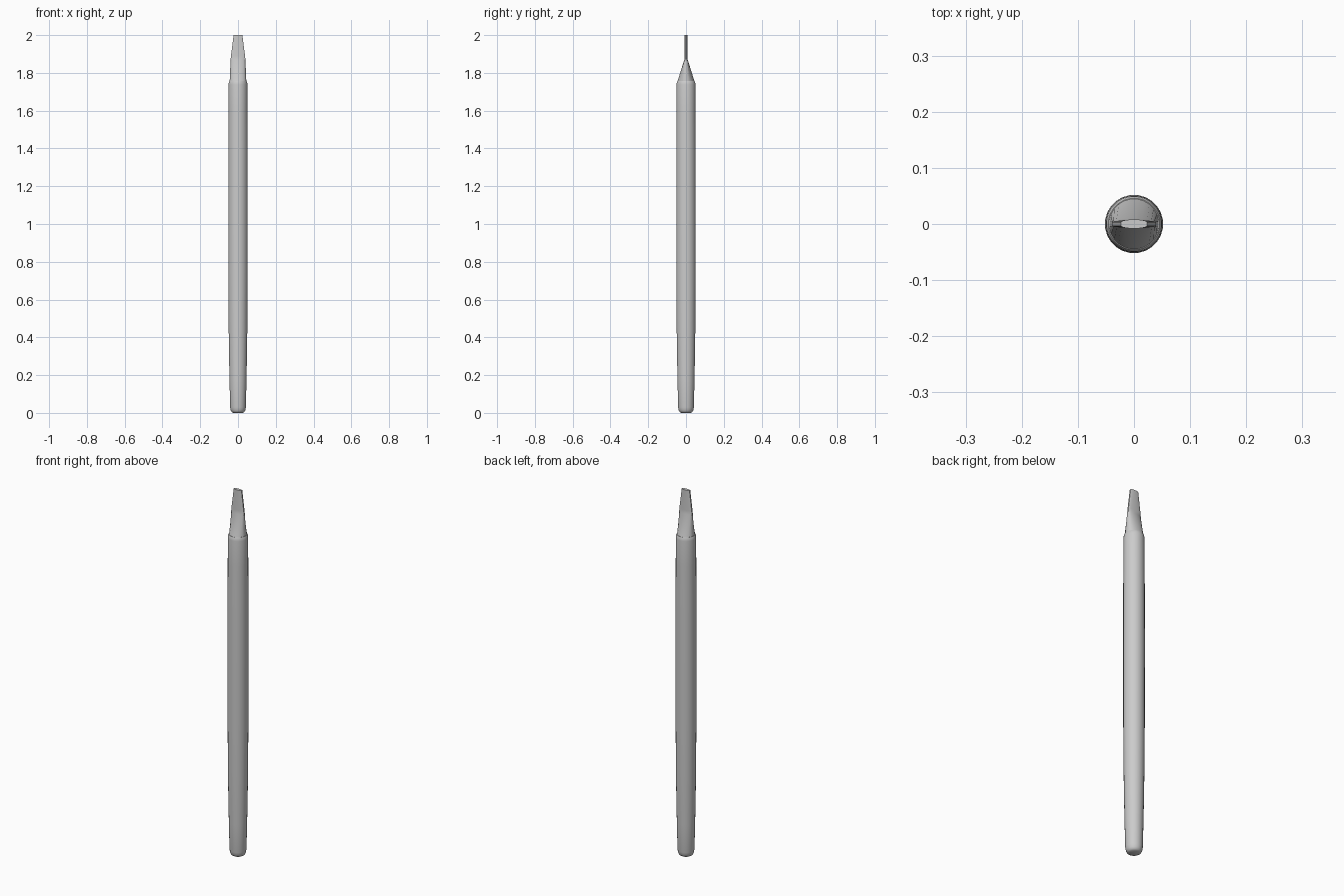
import bpy, bmesh, math

if "Cube" in bpy.data.objects:
    bpy.data.objects.remove(bpy.data.objects["Cube"])

SEG = 24


def loft(name, rings, angle):
    """Skin rings of (z, half width x, half depth y, edge half thickness)."""
    bm = bmesh.new()
    loops = []
    for z, rx, ry, edge in rings:
        loop = []
        for i in range(SEG):
            a = 2 * math.pi * (i + 0.5) / SEG
            c, s = math.cos(a), math.sin(a)
            y = s * ry
            if edge:  # lens section with blunt ends
                y = math.copysign(edge + (ry - edge) * abs(s), s)
            loop.append(bm.verts.new((c * rx, y, z)))
        loops.append(loop)
    for lo, hi in zip(loops, loops[1:]):
        for i in range(SEG):
            j = (i + 1) % SEG
            bm.faces.new((lo[i], lo[j], hi[j], hi[i]))
    bm.faces.new(loops[0][::-1])
    bm.faces.new(loops[-1])
    mesh = bpy.data.meshes.new(name)
    bm.to_mesh(mesh)
    bm.free()
    ob = bpy.data.objects.new(name, mesh)
    bpy.context.collection.objects.link(ob)
    bpy.ops.object.select_all(action='DESELECT')
    ob.select_set(True)
    bpy.context.view_layer.objects.active = ob
    bpy.ops.object.shade_smooth_by_angle(angle=math.radians(angle))
    return ob


# Round shaft, slightly swollen, rounded at the foot and chamfered at the top
shaft = [(0, 0.026), (0.005, 0.034), (0.014, 0.039), (0.03, 0.042),
         (0.18, 0.0455), (0.32, 0.048), (0.45, 0.0498), (0.7, 0.0515),
         (1.1, 0.052), (1.4, 0.0518), (1.6, 0.051), (1.738, 0.0505),
         (1.75, 0.049), (1.757, 0.046)]
loft("shaft", [(z, r, r, 0) for z, r in shaft], 40)

# Tip: circle squeezed into a thin flat blade
loft("flat_tip", [(1.755, 0.0445, 0.0455, 0),
                  (1.87, 0.0395, 0.009, 0.003),
                  (1.89, 0.0375, 0.008, 0.003),
                  (2.0, 0.0235, 0.008, 0.003)], 30)
